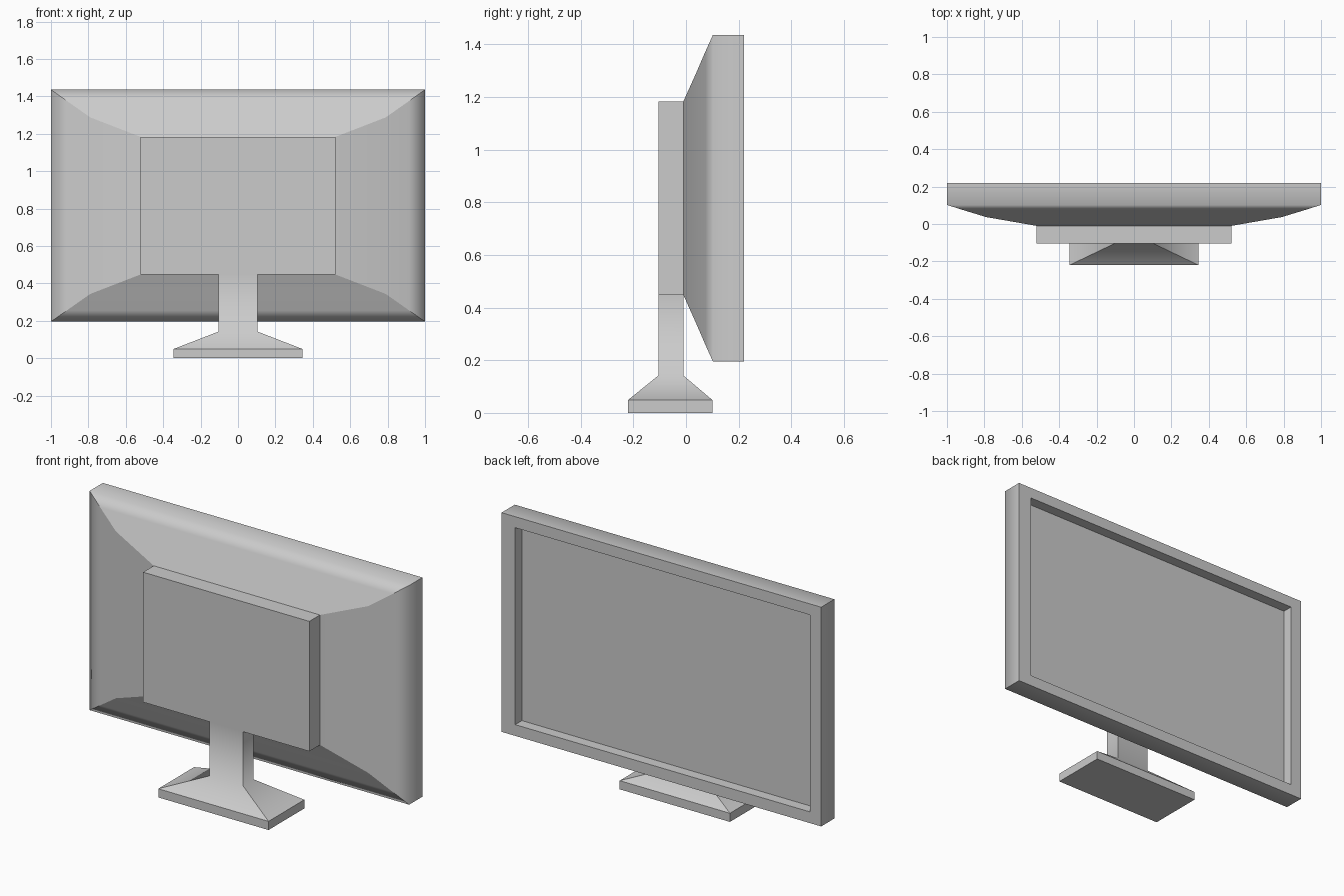
import bpy, bmesh

if "Cube" in bpy.data.objects:
    bpy.data.objects.remove(bpy.data.objects["Cube"])


def loft(name, rings, axis, soft=()):
    """Skin rectangles (a0, a1, b0, b1, pos) along an axis; rings listed in soft shade smoothly."""
    bm = bmesh.new()
    loops = []
    for a0, a1, b0, b1, p in rings:
        pts = [(a0, b0), (a1, b0), (a1, b1), (a0, b1)]
        loops.append([bm.verts.new((a, p, b) if axis == 'Y' else (a, b, p)) for a, b in pts])
    for lo, hi in zip(loops, loops[1:]):
        for i in range(4):
            j = (i + 1) % 4
            bm.faces.new((lo[i], lo[j], hi[j], hi[i]))
    bm.faces.new(loops[0])
    bm.faces.new(loops[-1])
    bmesh.ops.recalc_face_normals(bm, faces=bm.faces)
    for f in bm.faces:
        f.smooth = True
    soft_sets = [set(loops[i]) for i in soft]
    for e in bm.edges:
        e.smooth = any(set(e.verts) <= s for s in soft_sets)
    me = bpy.data.meshes.new(name)
    bm.to_mesh(me)
    bm.free()
    ob = bpy.data.objects.new(name, me)
    bpy.context.collection.objects.link(ob)
    return ob


def rect(hx, hz, y, cz=0.8155):
    return (-hx, hx, cz - hz, cz + hz, y)


# Screen housing: tapered shell, bezel and recessed display
loft("screen_housing", [
    rect(0.52, 0.3675, -0.01),
    rect(0.79, 0.472, 0.037),
    rect(0.915, 0.56, 0.075),
    rect(1.0, 0.62, 0.102),
    rect(1.0, 0.62, 0.22),
    (-0.93, 0.915, 0.259, 1.373, 0.22),
    (-0.93, 0.915, 0.259, 1.373, 0.16),
], 'Y', soft=(1, 2, 3))

# Electronics box on the back of the shell
loft("rear_box", [rect(0.52, 0.3675, -0.105), rect(0.52, 0.3675, -0.01)], 'Y')

# Stand: foot plate, flared collar and neck in one skin
loft("stand", [
    (-0.345, 0.345, -0.22, 0.10, 0.0),
    (-0.345, 0.345, -0.22, 0.10, 0.049),
    (-0.105, 0.105, -0.105, -0.01, 0.142),
    (-0.105, 0.105, -0.105, -0.01, 0.448),
], 'Z', soft=(2,))
